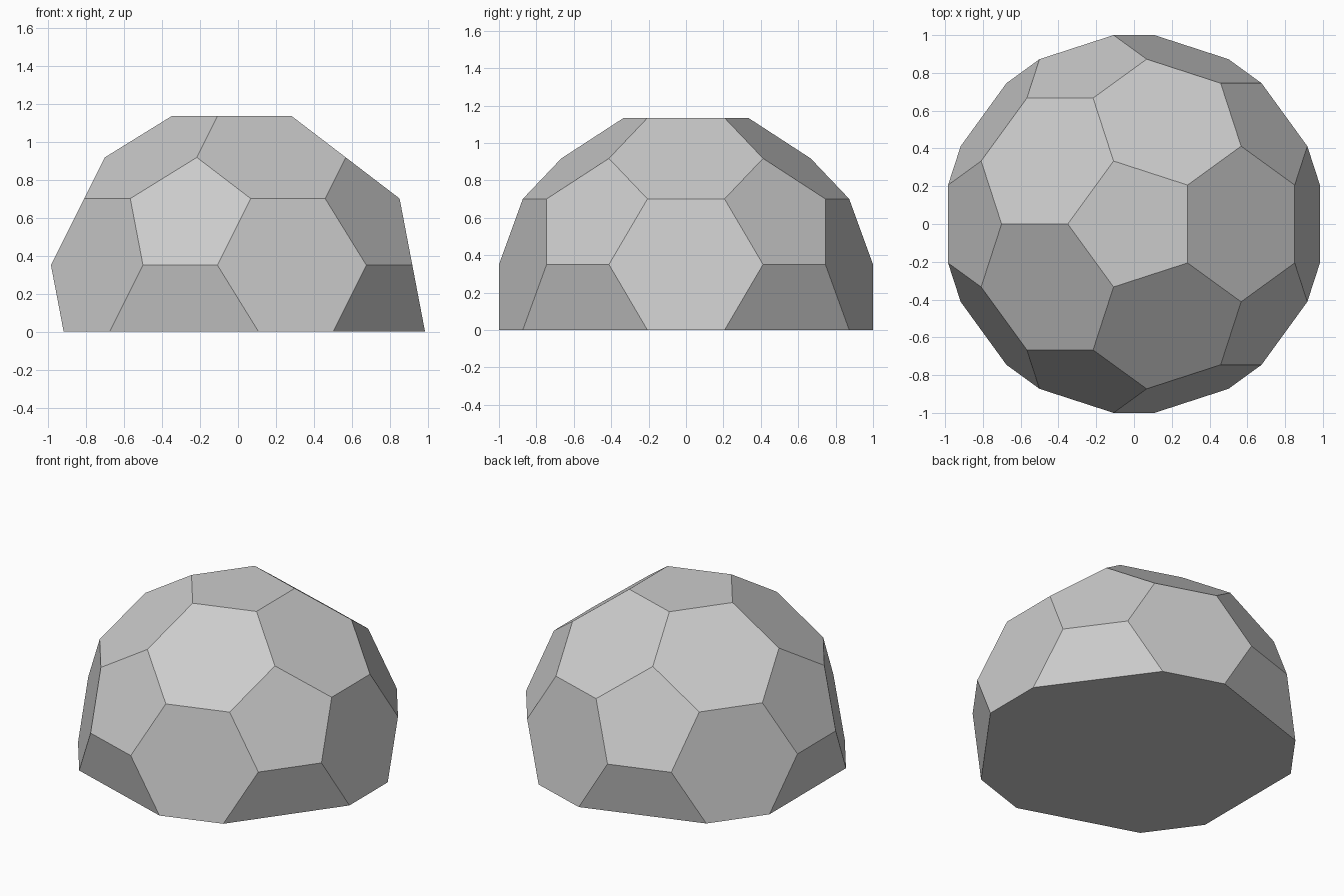
import bpy
import bmesh
from math import pi
from mathutils import Matrix, Vector

cube = bpy.data.objects.get("Cube")
if cube:
    bpy.data.objects.remove(cube, do_unlink=True)

# Plain grey surface
grey = bpy.data.materials.new("grey")
grey.use_nodes = True
color = (0.6, 0.6, 0.6, 1)
grey.diffuse_color = color
grey.node_tree.nodes["Principled BSDF"].inputs["Base Color"].default_value = color

# Truncated icosahedron corners: the third-points of every icosahedron edge,
# turned so the top pentagon points to -x
source = bmesh.new()
bmesh.ops.create_icosphere(source, subdivisions=1, radius=1, matrix=Matrix.Rotation(pi, 4, "Z"))
corners = []
for edge in source.edges:
    a, b = (v.co for v in edge.verts)
    corners += [a.lerp(b, 1 / 3), a.lerp(b, 2 / 3)]
source.free()

# Keep the dome above the flat base, sized to a width of two and set on the ground
corners = [c for c in corners if c.z > -0.2]
scale = 1 / max(c.y for c in corners)
floor = min(c.z for c in corners)
mid_x = (max(c.x for c in corners) + min(c.x for c in corners)) / 2

# Hull around the corners, with flat facets merged into pentagons and hexagons
bm = bmesh.new()
for c in corners:
    bm.verts.new((c - Vector((mid_x, 0, floor))) * scale)
bmesh.ops.convex_hull(bm, input=bm.verts[:])
bmesh.ops.dissolve_limit(bm, angle_limit=0.03, verts=bm.verts[:], edges=bm.edges[:])
bmesh.ops.recalc_face_normals(bm, faces=bm.faces[:])

mesh = bpy.data.meshes.new("faceted_dome")
bm.to_mesh(mesh)
bm.free()
mesh.materials.append(grey)
dome = bpy.data.objects.new("faceted_dome", mesh)
bpy.context.collection.objects.link(dome)
